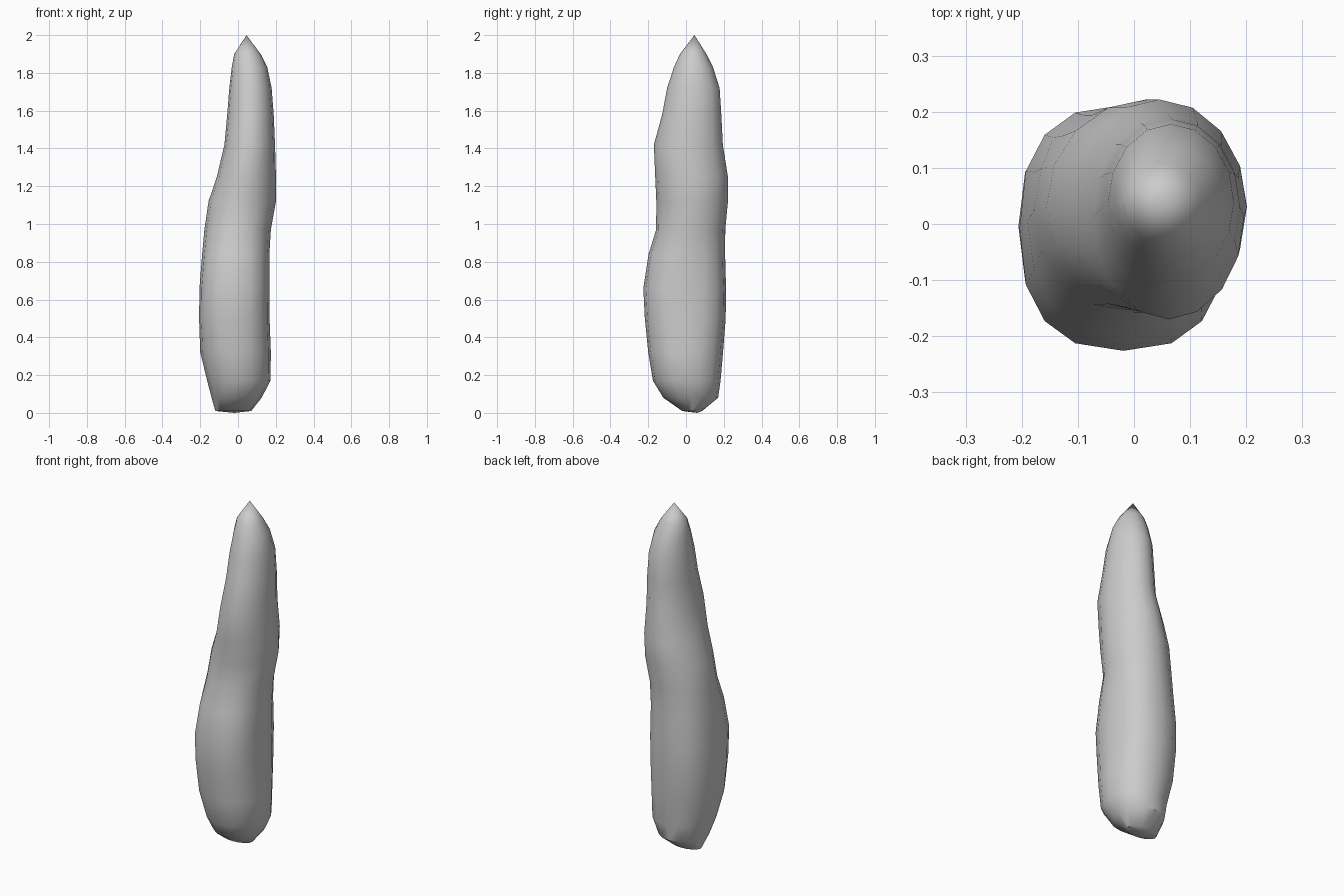
import bpy, bmesh, math

if "Cube" in bpy.data.objects:
    bpy.data.objects.remove(bpy.data.objects["Cube"])

# Cross-sections from bottom to top: z, x min, x max, y min, y max, squareness
LEVELS = [
    (0.01, -0.12, 0.07, -0.02, 0.085, 2.0),
    (0.08, -0.14, 0.125, -0.12, 0.17, 2.1),
    (0.17, -0.163, 0.172, -0.175, 0.183, 2.1),
    (0.32, -0.20, 0.174, -0.20, 0.196, 2.2),
    (0.50, -0.206, 0.167, -0.218, 0.21, 2.4),
    (0.66, -0.204, 0.166, -0.226, 0.212, 2.5),
    (0.84, -0.19, 0.166, -0.198, 0.207, 2.3),
    (0.97, -0.178, 0.174, -0.158, 0.208, 2.1),
    (1.12, -0.156, 0.201, -0.157, 0.222, 2.0),
    (1.25, -0.112, 0.201, -0.163, 0.222, 2.0),
    (1.42, -0.072, 0.196, -0.17, 0.195, 2.0),
    (1.58, -0.057, 0.189, -0.126, 0.187, 2.0),
    (1.72, -0.046, 0.178, -0.10, 0.178, 2.0),
    (1.83, -0.033, 0.155, -0.064, 0.143, 2.0),
    (1.90, -0.02, 0.12, -0.032, 0.108, 2.0),
]
SIDES = 16


def sp(v, n):
    return math.copysign(abs(v) ** (2 / n), v)


# Lofted tapering rock body
bm = bmesh.new()
rings = []
for z, x0, x1, y0, y1, n in LEVELS:
    ring = []
    for i in range(SIDES):
        a = 2 * math.pi * i / SIDES
        x = (x0 + x1) / 2 + (x1 - x0) / 2 * sp(math.cos(a), n)
        y = (y0 + y1) / 2 + (y1 - y0) / 2 * sp(math.sin(a), n)
        ring.append(bm.verts.new((x, y, z)))
    rings.append(ring)
for lo, hi in zip(rings, rings[1:]):
    for i in range(SIDES):
        j = (i + 1) % SIDES
        bm.faces.new((lo[i], lo[j], hi[j], hi[i]))

# Pointed tip and blunt foot
tip = bm.verts.new((0.045, 0.045, 2.0))
foot = bm.verts.new((-0.02, 0.06, 0.0))
for i in range(SIDES):
    j = (i + 1) % SIDES
    bm.faces.new((rings[-1][i], rings[-1][j], tip))
    bm.faces.new((rings[0][j], rings[0][i], foot))
bmesh.ops.recalc_face_normals(bm, faces=bm.faces)

mesh = bpy.data.meshes.new("stone_spire")
bm.to_mesh(mesh)
bm.free()
obj = bpy.data.objects.new("stone_spire", mesh)
bpy.context.collection.objects.link(obj)
bpy.context.view_layer.objects.active = obj
obj.select_set(True)
bpy.ops.object.shade_smooth_by_angle(angle=math.radians(40))
